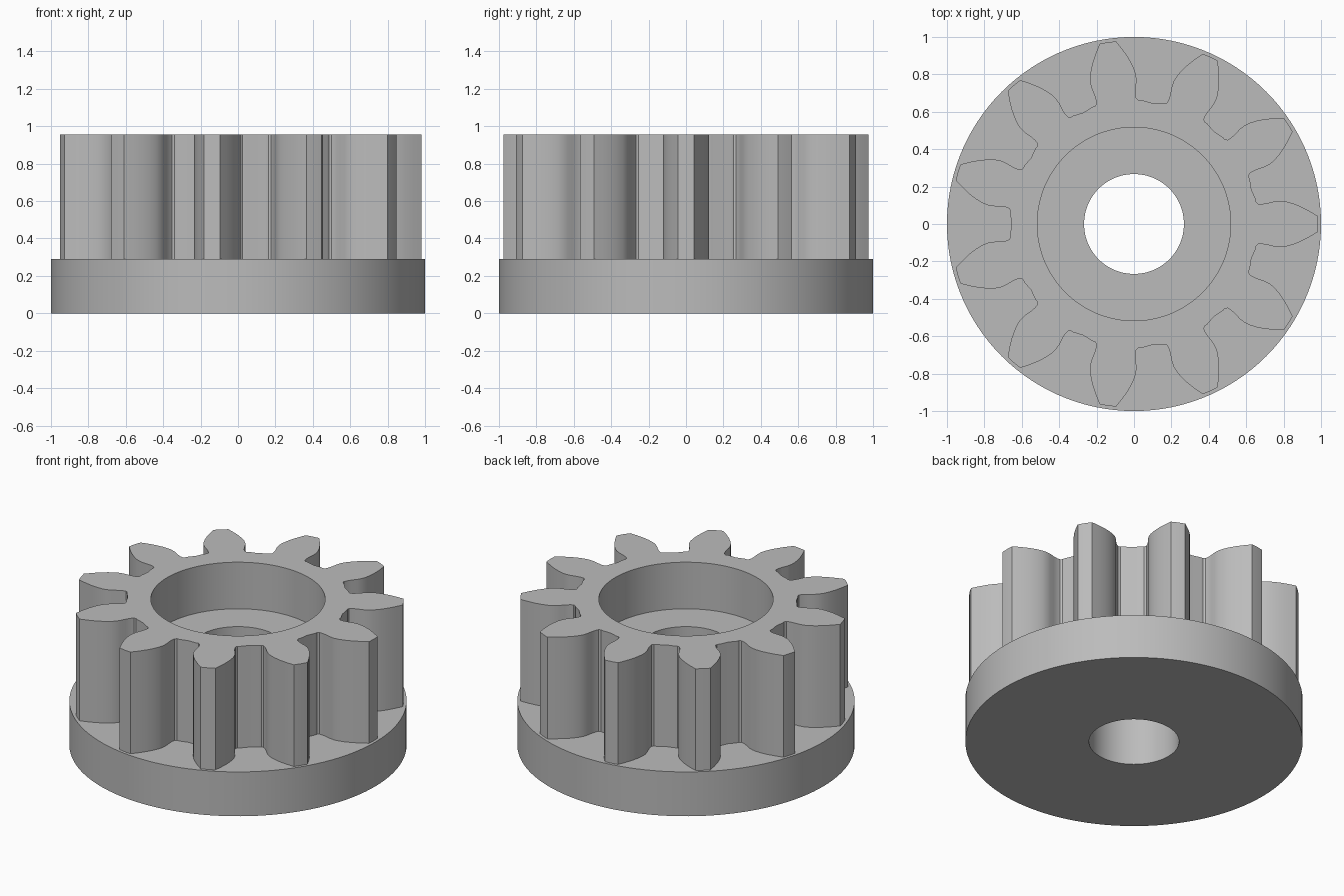
import bpy, bmesh, math
from mathutils import Vector, Matrix

cube = bpy.data.objects.get("Cube")
if cube:
    bpy.data.objects.remove(cube, do_unlink=True)

TEETH = 11
SEGMENTS = 120
BORE, RECESS = 0.267, 0.517
FLANGE_TOP, RECESS_FLOOR, GEAR_TOP = 0.29, 0.65, 0.955

steel = bpy.data.materials.new("plain grey")
steel.use_nodes = True
grey = (0.5, 0.5, 0.5, 1)
steel.diffuse_color = grey
steel.node_tree.nodes["Principled BSDF"].inputs["Base Color"].default_value = grey


def finish(name, bm):
    """Weld the mesh, make an object of it and smooth its curved walls."""
    bmesh.ops.remove_doubles(bm, verts=bm.verts, dist=1e-5)
    bmesh.ops.recalc_face_normals(bm, faces=bm.faces)
    mesh = bpy.data.meshes.new(name)
    bm.to_mesh(mesh)
    bm.free()
    mesh.materials.append(steel)
    obj = bpy.data.objects.new(name, mesh)
    bpy.context.collection.objects.link(obj)
    bpy.ops.object.select_all(action='DESELECT')
    obj.select_set(True)
    bpy.context.view_layer.objects.active = obj
    bpy.ops.object.shade_smooth_by_angle(angle=math.radians(30))
    return obj


def lathe(name, profile):
    """Turn a closed (radius, height) profile about the z axis."""
    bm = bmesh.new()
    verts = [bm.verts.new((r, 0, z)) for r, z in profile]
    edges = [bm.edges.new((v, verts[i - 1])) for i, v in enumerate(verts)]
    bmesh.ops.spin(bm, geom=verts + edges, axis=(0, 0, 1), cent=(0, 0, 0),
                   angle=math.tau, steps=SEGMENTS, use_merge=True)
    return finish(name, bm)


def extrude_outlines(name, outlines, z0, z1):
    """Extrude flat outlines, the inner ones being holes, from z0 to z1."""
    curve = bpy.data.curves.new(name + " outline", 'CURVE')
    curve.dimensions = '2D'
    curve.fill_mode = 'BOTH'
    curve.extrude = (z1 - z0) / 2
    for points in outlines:
        spline = curve.splines.new('POLY')
        spline.points.add(len(points) - 1)
        for target, p in zip(spline.points, points):
            target.co = (p.x, p.y, 0, 1)
        spline.use_cyclic_u = True
    helper = bpy.data.objects.new(name + " outline", curve)
    mesh = bpy.data.meshes.new_from_object(helper)
    bm = bmesh.new()
    bm.from_mesh(mesh)
    bmesh.ops.translate(bm, verts=bm.verts, vec=(0, 0, (z0 + z1) / 2))
    bpy.data.objects.remove(helper)
    bpy.data.curves.remove(curve)
    bpy.data.meshes.remove(mesh)
    return finish(name, bm)


# Flange with the stepped hub floor and through bore
lathe("flange_and_hub", [
    (BORE, 0), (1, 0), (1, FLANGE_TOP), (RECESS, FLANGE_TOP),
    (RECESS, RECESS_FLOOR), (BORE, RECESS_FLOOR)])

# Half tooth as (distance along, half width), from gap centre to tip
gap = math.pi / TEETH
half = [Vector((0.654 * math.cos(gap), 0.654 * math.sin(gap)))]
half += [Vector(p) for p in (
    (0.650, 0.135), (0.653, 0.118), (0.664, 0.108), (0.685, 0.107),
    (0.715, 0.112), (0.75, 0.121), (0.78, 0.124), (0.81, 0.121),
    (0.85, 0.110), (0.89, 0.094), (0.935, 0.071), (0.98, 0.044))]
tooth = [Vector((p.x, -p.y)) for p in half] + [Vector((0.982, 0))] + half[:0:-1]

# Toothed ring
outline = []
for i in range(TEETH):
    turn = Matrix.Rotation(i * math.tau / TEETH, 2)
    outline += [turn @ p for p in tooth]
recess = [Vector((RECESS * math.cos(a), RECESS * math.sin(a)))
          for a in (i * math.tau / SEGMENTS for i in range(SEGMENTS))]
extrude_outlines("toothed_ring", [outline, recess], FLANGE_TOP, GEAR_TOP)
